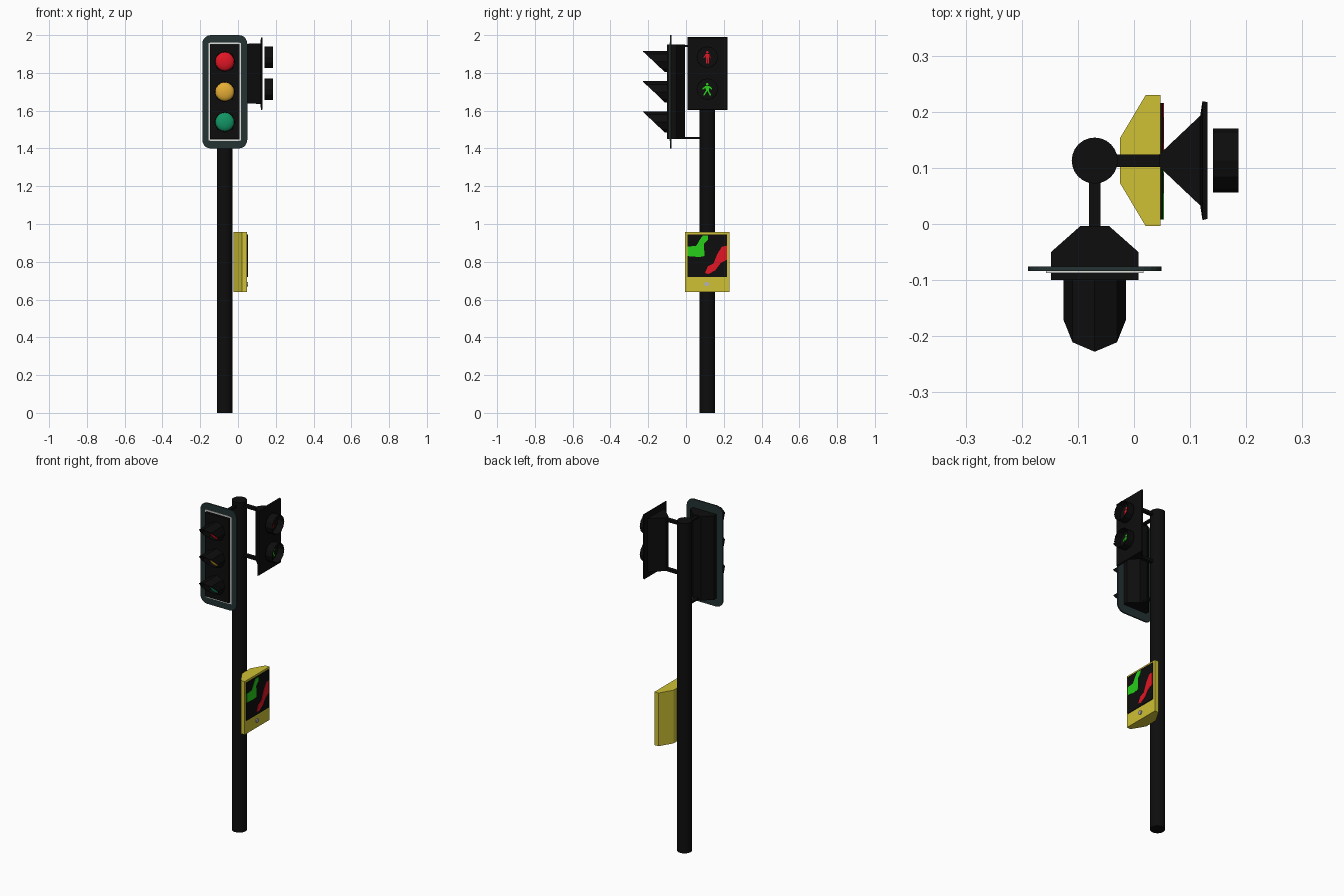
import bpy, bmesh, math
from mathutils import Matrix, Vector

if "Cube" in bpy.data.objects:
    bpy.data.objects.remove(bpy.data.objects["Cube"])

PX, PY = -0.07, 0.113          # pole axis


def mat(name, r, g, b):
    m = bpy.data.materials.new(name)
    m.diffuse_color = (r, g, b, 1)
    m.use_nodes = True
    m.node_tree.nodes["Principled BSDF"].inputs["Base Color"].default_value = m.diffuse_color
    return m


BLACK = mat("black", 0.004, 0.004, 0.004)
TEAL = mat("dark_teal", 0.018, 0.032, 0.032)
WHITE = mat("white", 0.75, 0.75, 0.72)
YELLOW = mat("yellow", 0.62, 0.53, 0.035)
RED = mat("red", 0.75, 0.008, 0.018)
AMBER = mat("amber", 0.78, 0.42, 0.035)
GREEN = mat("lens_green", 0.006, 0.30, 0.13)
BRIGHT = mat("bright_green", 0.02, 0.62, 0.01)
GREY = mat("button_grey", 0.45, 0.45, 0.55)


def finish(name, bm, material, smooth=False):
    bmesh.ops.recalc_face_normals(bm, faces=bm.faces)
    me = bpy.data.meshes.new(name)
    bm.to_mesh(me)
    bm.free()
    me.materials.append(material)
    ob = bpy.data.objects.new(name, me)
    bpy.context.collection.objects.link(ob)
    if smooth:
        bpy.context.view_layer.objects.active = ob
        ob.select_set(True)
        bpy.ops.object.shade_smooth_by_angle(angle=math.radians(35))
        ob.select_set(False)
    return ob


def loft(name, rings, material, caps=True, smooth=False):
    """Skin a list of rings with equal point counts."""
    bm = bmesh.new()
    vs = [[bm.verts.new(p) for p in r] for r in rings]
    n = len(rings[0])
    for a, b in zip(vs, vs[1:]):
        for i in range(n):
            j = (i + 1) % n
            bm.faces.new((a[i], a[j], b[j], b[i]))
    if caps:
        bm.faces.new(vs[0])
        bm.faces.new(vs[-1])
    return finish(name, bm, material, smooth)


def box(name, x, y, z, material):
    return loft(name, [[(x[0], y[0], h), (x[1], y[0], h), (x[1], y[1], h), (x[0], y[1], h)]
                       for h in z], material)


def circle(r, n, start=0.0):
    return [(r * math.cos(start + 2 * math.pi * i / n), r * math.sin(start + 2 * math.pi * i / n))
            for i in range(n)]


def plate_x(name, pts, x0, x1, material):
    """Flat plate facing +x from a (y, z) outline."""
    return loft(name, [[(x, y, z) for y, z in pts] for x in (x0, x1)], material)


def rounded(hw, hh, r, n=5):
    pts = []
    for k, (sx, sz) in enumerate(((1, 1), (-1, 1), (-1, -1), (1, -1))):
        for i in range(n + 1):
            a = math.pi / 2 * (k + i / n)
            pts.append((sx * (hw - r) + r * math.cos(a), sz * (hh - r) + r * math.sin(a)))
    return pts


# Pole
loft("pole", [[(PX + x, PY + y, z) for x, y in circle(0.041, 24)] for z in (0, 1.965)],
     BLACK, smooth=True)

# Vehicle signal: housing tapering towards the pole
prof = [(-0.078, -0.10), (0.078, -0.10), (0.078, -0.05), (0.026, -0.004), (-0.026, -0.004), (-0.078, -0.05)]
loft("signal_housing", [[(PX + x, y, z) for x, y in prof] for z in (1.45, 1.95)], BLACK)

# Backboard with rounded corners and reflective line
loft("backboard", [[(PX + x, y, 1.70 + z) for x, z in rounded(0.119, 0.30, 0.045)]
                   for y in (-0.084, -0.076)], TEAL)
for s in (-1, 1):
    cx = PX + s * 0.0825
    box("reflective_side", (cx - 0.0045, cx + 0.0045), (-0.087, -0.084), (1.441, 1.959), WHITE)
    cz = 1.70 + s * 0.2565
    box("reflective_end", (PX - 0.078, PX + 0.078), (-0.087, -0.084), (cz - 0.0045, cz + 0.0045), WHITE)

# Lenses with octagonal visors cut at a slant
for zc, m in ((1.86, RED), (1.70, AMBER), (1.54, GREEN)):
    bm = bmesh.new()
    bmesh.ops.create_uvsphere(bm, u_segments=16, v_segments=10, radius=0.05,
                              matrix=Matrix.Translation((PX, -0.10, zc)) @ Matrix.Diagonal((1, 0.4, 1, 1))
                              @ Matrix.Rotation(math.pi / 2, 4, 'X'))
    finish("signal_lens", bm, m, smooth=True)
    c = circle(0.056, 8)
    v = loft("signal_visor", [[(PX + x, -0.099, zc + z) for x, z in c],
                              [(PX + x, -0.17 - z * 1.03, zc + z) for x, z in c]], BLACK, caps=False)
    mod = v.modifiers.new("thickness", 'SOLIDIFY')
    mod.thickness = 0.003
    mod.offset = -1

# Arms from the pole to both signals
for z in (1.456, 1.942):
    box("signal_arm", (PX - 0.01, PX + 0.01), (-0.006, 0.08), (z - 0.005, z + 0.005), BLACK)
for z in (1.645, 1.94):
    box("walk_signal_arm", (PX + 0.03, 0.055), (PY - 0.011, PY + 0.011), (z - 0.008, z + 0.008), BLACK)

# Pedestrian signal: wedge body flaring to a front flange
WZ = 1.796
sections = [(0.045, 0.011, 0.158), (0.118, 0.08, 0.16), (0.122, 0.106, 0.193), (0.131, 0.104, 0.19)]
loft("walk_signal_body", [[(x, PY + sy * hy, WZ + sz * hz)
                           for sy, sz in ((1, 1), (-1, 1), (-1, -1), (1, -1))]
                          for x, hy, hz in sections], BLACK)

# Round hoods with lens discs and figures
for zc in (1.883, 1.714):
    c = circle(0.057, 12)
    h = loft("walk_hood", [[(x, PY + y, zc + z) for y, z in c] for x in (0.141, 0.186)], BLACK, caps=False)
    mod = h.modifiers.new("thickness", 'SOLIDIFY')
    mod.thickness = 0.003
    mod.offset = -1
    plate_x("walk_lens", [(PY + y, zc + z) for y, z in circle(0.055, 12)], 0.142, 0.146, BLACK)


def figure(name, parts, zc, material):
    for k, pts in enumerate(parts):
        plate_x(name, [(PY + y, zc + z) for y, z in pts], 0.146, 0.149 + k * 0.0003, material)


head = [(y, z + 0.026) for y, z in circle(0.007, 8)]
torso = [(-0.010, 0.017), (0.010, 0.017), (0.008, -0.008), (-0.008, -0.008)]
standing = [head, torso,
            [(-0.008, -0.008), (-0.001, -0.008), (-0.002, -0.032), (-0.008, -0.032)],
            [(0.001, -0.008), (0.008, -0.008), (0.008, -0.032), (0.002, -0.032)],
            [(-0.010, 0.017), (-0.010, 0.008), (-0.018, -0.006), (-0.021, -0.003)],
            [(0.010, 0.017), (0.010, 0.008), (0.015, -0.006), (0.018, -0.003)]]
walking = standing[:2] + [
    [(-0.008, -0.008), (0.001, -0.008), (-0.016, -0.034), (-0.023, -0.032)],
    [(-0.001, -0.008), (0.008, -0.008), (0.021, -0.032), (0.013, -0.034)],
    [(-0.010, 0.017), (-0.008, 0.007), (-0.025, -0.003), (-0.026, 0.004)],
    [(0.010, 0.017), (0.008, 0.007), (0.024, -0.003), (0.026, 0.004)]]
figure("standing_figure", standing, 1.883, RED)
figure("walking_figure", walking, 1.714, BRIGHT)

# Push button box
outline = [(-0.025, -0.04), (0.021, -0.117), (0.047, -0.117), (0.047, 0.117), (0.021, 0.117), (-0.025, 0.04)]
loft("button_box", [[(x, PY + y, z) for x, y in outline] for z in (0.64, 0.957)], YELLOW)
box("button_display", (0.046, 0.052), (0.008, 0.216), (0.72, 0.945), BLACK)

# Coloured shapes on the display
plate_x("display_green", [(0.008, 0.88), (0.055, 0.885), (0.075, 0.92), (0.09, 0.94), (0.118, 0.94),
                          (0.115, 0.915), (0.095, 0.895), (0.098, 0.83), (0.07, 0.825), (0.008, 0.83)],
        0.051, 0.0535, BRIGHT)
plate_x("display_red", [(0.216, 0.885), (0.216, 0.81), (0.185, 0.795), (0.155, 0.755), (0.12, 0.735),
                        (0.10, 0.74), (0.115, 0.775), (0.145, 0.79), (0.165, 0.84), (0.19, 0.88)],
        0.051, 0.0535, RED)

# Push button
plate_x("push_button", [(PY - 0.003 + y, 0.682 + z) for y, z in circle(0.012, 16)], 0.046, 0.053, GREY)
